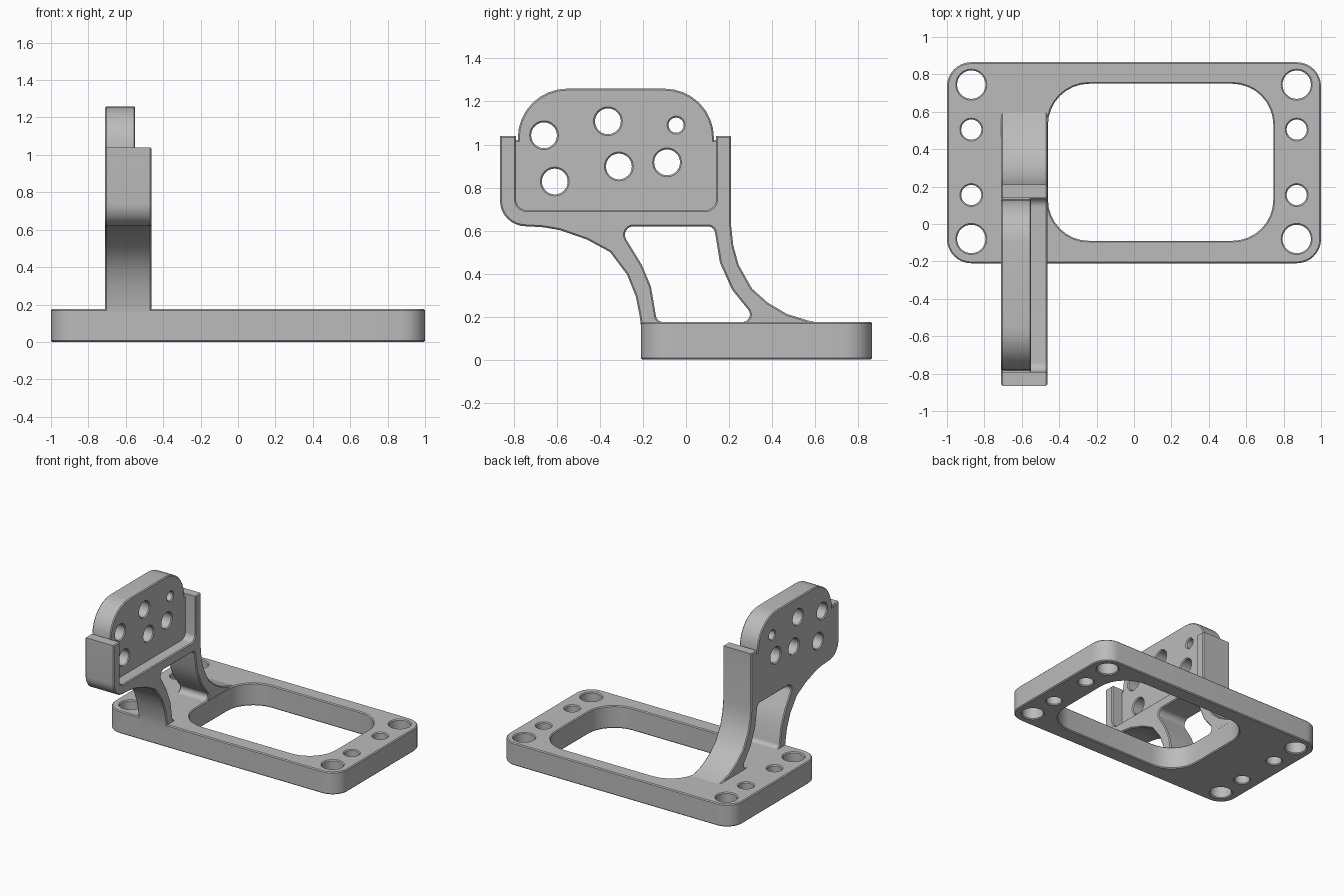
import bpy, bmesh
from math import pi, cos, sin
from mathutils import Matrix, Vector

cube = bpy.data.objects.get("Cube")
if cube:
    bpy.data.objects.remove(cube, do_unlink=True)

GREY = (0.5, 0.5, 0.5, 1)
grey = bpy.data.materials.new("grey_metal")
grey.use_nodes = True
grey.diffuse_color = GREY
grey.node_tree.nodes["Principled BSDF"].inputs["Base Color"].default_value = GREY

CHAMFER = 0.007
SIDEWAYS = Matrix(((0, 0, 1, 0), (1, 0, 0, 0), (0, 1, 0, 0), (0, 0, 0, 1)))


def circle(x, y, r, n=32):
    return [(x + r * cos(2 * pi * i / n), y + r * sin(2 * pi * i / n)) for i in range(n)]


def rounded(corners, steps=8):
    """Outline through corners (x, y[, radius]), each filleted by its radius."""
    out = []
    for i, c in enumerate(corners):
        p = Vector(c[:2])
        if len(c) < 3:
            out.append(tuple(p))
            continue
        a = (Vector(corners[i - 1][:2]) - p).normalized()
        b = (Vector(corners[(i + 1) % len(corners)][:2]) - p).normalized()
        half = a.angle(b) / 2
        start, end = p + a * c[2] / abs(sin(half) / cos(half)), p + b * c[2] / abs(sin(half) / cos(half))
        centre = p + (a + b).normalized() * c[2] / sin(half)
        u, v = start - centre, end - centre
        sweep = u.angle(v)
        for k in range(steps + 1):
            t = k / steps
            q = centre + (u * sin((1 - t) * sweep) + v * sin(t * sweep)) / sin(sweep)
            out.append(tuple(q))
    return out


def box(x0, x1, y0, y1, r):
    return rounded([(x0, y0, r), (x1, y0, r), (x1, y1, r), (x0, y1, r)])


def slab(name, outlines, low, high, turn=Matrix()):
    """Chamfered extrusion of an outline with holes, between two levels."""
    curve = bpy.data.curves.new(name + "_profile", 'CURVE')
    curve.dimensions, curve.fill_mode = '2D', 'BOTH'
    curve.extrude = (high - low) / 2 - CHAMFER
    curve.bevel_depth, curve.bevel_resolution = CHAMFER, 0
    curve.offset = -CHAMFER
    for pts in outlines:
        s = curve.splines.new('POLY')
        s.points.add(len(pts) - 1)
        for sp, p in zip(s.points, pts):
            sp.co = (p[0], p[1], 0, 1)
        s.use_cyclic_u = True
    temp = bpy.data.objects.new(name + "_profile", curve)
    bpy.context.collection.objects.link(temp)
    deps = bpy.context.evaluated_depsgraph_get()
    mesh = bpy.data.meshes.new_from_object(temp.evaluated_get(deps))
    bpy.data.objects.remove(temp, do_unlink=True)
    mesh.transform(turn @ Matrix.Translation((0, 0, (low + high) / 2)))
    bm = bmesh.new()
    bm.from_mesh(mesh)
    bmesh.ops.remove_doubles(bm, verts=bm.verts, dist=0.0002)
    bmesh.ops.recalc_face_normals(bm, faces=bm.faces)
    bm.to_mesh(mesh)
    bm.free()
    mesh.materials.clear()
    mesh.materials.append(grey)
    mesh.name = name
    obj = bpy.data.objects.new(name, mesh)
    bpy.context.collection.objects.link(obj)
    bpy.ops.object.select_all(action='DESELECT')
    obj.select_set(True)
    bpy.context.view_layer.objects.active = obj
    bpy.ops.object.shade_smooth_by_angle(angle=pi / 6)
    return obj


# Base plate with a large window and two rows of bolt holes
bolts = [circle(side * 0.87, y, r) for side in (-1, 1)
         for y, r in ((0.745, 0.076), (0.505, 0.054), (0.155, 0.054), (-0.08, 0.076))]
slab("base_plate", [box(-1, 1, -0.21, 0.865, 0.13),
                    box(-0.46, 0.745, -0.09, 0.75, 0.22)] + bolts, 0, 0.175)

# Upright bracket: two curved legs below a U-shaped rim
front_curve = [(-0.74, 0.62), (-0.66, 0.615), (-0.586, 0.602), (-0.46, 0.558),
               (-0.353, 0.5), (-0.274, 0.395), (-0.233, 0.293), (-0.215, 0.2), (-0.21, 0.16)]
back_curve = [(0.64, 0.165), (0.567, 0.182), (0.47, 0.212), (0.38, 0.265), (0.307, 0.33),
              (0.245, 0.44), (0.22, 0.53), (0.21, 0.62)]
rim = [(0.21, 1.04), (0.14, 1.04), (0.14, 0.695, 0.05), (-0.79, 0.695, 0.05),
       (-0.79, 1.04), (-0.865, 1.04), (-0.865, 0.62, 0.12)]
foot = [(-0.21, 0.05), (0.64, 0.05)]
leg_gap = [(-0.315, 0.62, 0.04), (-0.205, 0.44), (-0.163, 0.34), (-0.135, 0.175, 0.035),
           (0.335, 0.175, 0.035), (0.214, 0.325), (0.158, 0.45), (0.13, 0.62, 0.035)]
slab("upright_bracket", [rounded(rim + front_curve + foot + back_curve), rounded(leg_gap)],
     -0.71, -0.463, SIDEWAYS)

# Mounting plate seated in the rim, its hidden edges sunk into the bracket
panel = [(-0.825, 0.66), (0.175, 0.66), (0.175, 1.02), (0.13, 1.02),
         (0.13, 1.26, 0.23), (-0.782, 1.26, 0.23), (-0.782, 1.02), (-0.825, 1.02)]
panel_holes = [(-0.66, 1.043, 0.06), (-0.363, 1.108, 0.06), (-0.61, 0.828, 0.06),
               (-0.312, 0.898, 0.06), (-0.088, 0.917, 0.06), (-0.046, 1.09, 0.035)]
slab("mounting_plate", [rounded(panel)] + [circle(*h) for h in panel_holes],
     -0.71, -0.55, SIDEWAYS)
